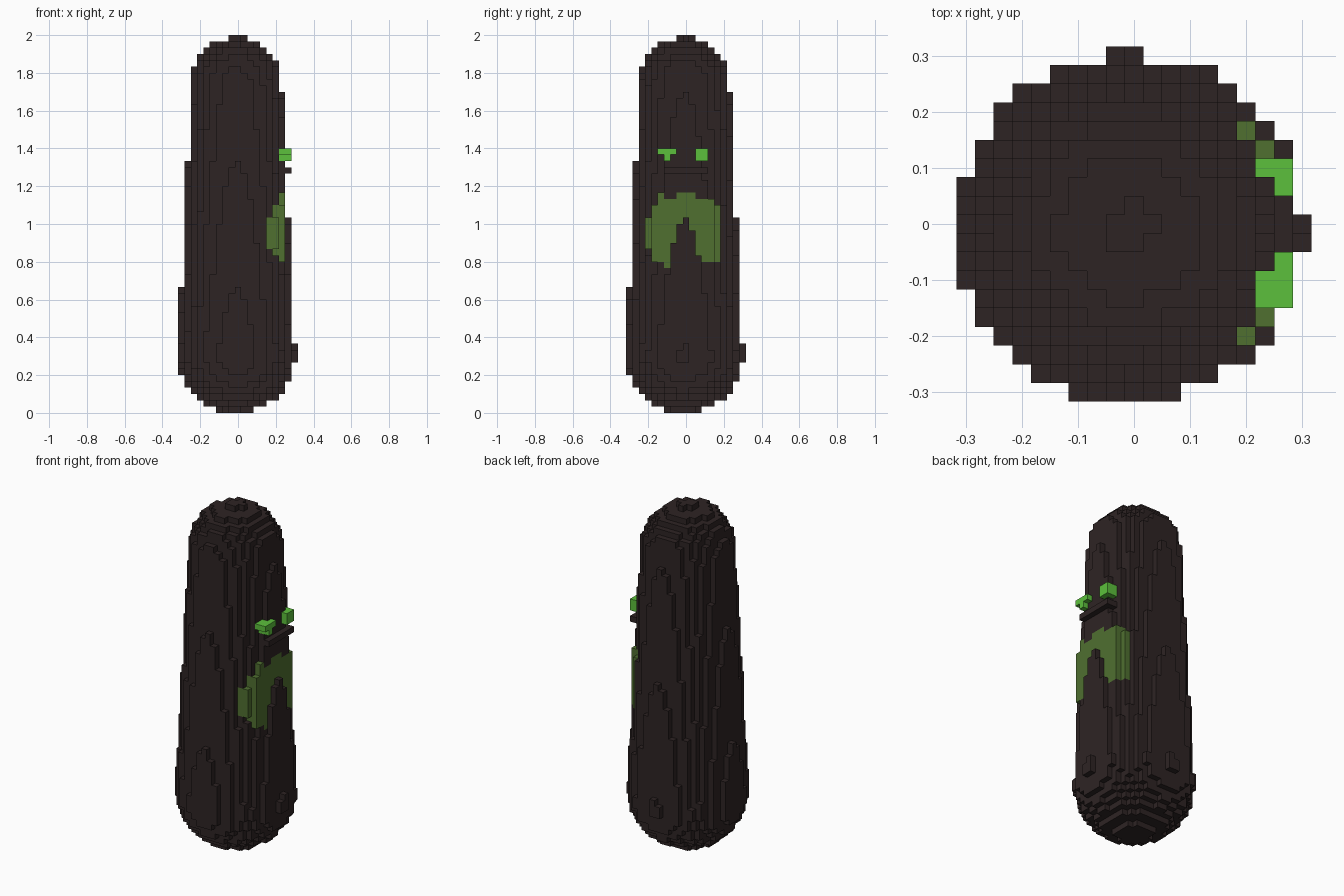
import bpy, bmesh, math
from mathutils import Vector

CELL = 2 / 60          # edge of one block; 60 blocks make the full height
AXIS = -0.0075         # the trunk axis sits slightly off the block grid

cube = bpy.data.objects.get("Cube")
if cube:
    bpy.data.objects.remove(cube, do_unlink=True)


def material(name, rgb):
    mat = bpy.data.materials.new(name)
    mat.use_nodes = True
    color = (*rgb, 1)
    mat.diffuse_color = color
    node = next(n for n in mat.node_tree.nodes if n.type == 'BSDF_PRINCIPLED')
    node.inputs["Base Color"].default_value = color
    node.inputs["Roughness"].default_value = 0.9
    return mat


def block_object(name, cells, mat, hidden_by=()):
    """Skin a set of grid cells, leaving out faces between touching blocks."""
    filled = cells | set(hidden_by)
    bm = bmesh.new()
    corners = {}

    def corner(p):
        key = tuple(round(2 * c) for c in p)
        if key not in corners:
            corners[key] = bm.verts.new((p.x * CELL, p.y * CELL, (p.z + 0.5) * CELL))
        return corners[key]

    for cell in sorted(cells):
        center = Vector(cell)
        for axis in range(3):
            for sign in (-1, 1):
                n = Vector((0, 0, 0))
                n[axis] = sign
                if tuple(int(c) for c in center + n) in filled:
                    continue
                u = Vector((0, 0, 0))
                u[(axis + 1) % 3] = 0.5
                v = n.cross(u)
                mid = center + n * 0.5
                bm.faces.new([corner(mid + a * u + b * v)
                              for a, b in ((-1, -1), (1, -1), (1, 1), (-1, 1))])
    mesh = bpy.data.meshes.new(name)
    bm.to_mesh(mesh)
    bm.free()
    mesh.materials.append(mat)
    obj = bpy.data.objects.new(name, mesh)
    bpy.context.collection.objects.link(obj)
    return obj


def trunk_radius(z):
    """Tapered column with a round foot and a round crown."""
    r = 0.274 - 0.05 * (z - 1.03)
    if z < 0.31:
        r = min(r, math.sqrt(max(0, 0.31 ** 2 - (0.31 - z) ** 2)))
    if z > 1.75:
        r = min(r, math.sqrt(max(0, 0.238 ** 2 - (z - 1.75) ** 2)))
    return r


bark = material("dark bark", (0.027, 0.0176, 0.0176))
moss = material("moss green", (0.080, 0.162, 0.030))
glow = material("bright green", (0.107, 0.527, 0.045))

# Trunk
trunk = set()
for k in range(60):
    r = trunk_radius((k + 0.5) * CELL)
    for i in range(-10, 11):
        for j in range(-10, 11):
            if math.hypot(i * CELL - AXIS, j * CELL - AXIS) <= r:
                trunk.add((i, j, k))

# Arched mouth: lowest and highest block of each column, from one side to the other
columns = [(26, 30), (24, 32), (24, 34), (23, 33), (26, 33), (26, 34),
           (26, 34), (26, 34), (25, 33), (24, 33), (24, 33), (24, 32)]
mouth = set()
for j, (low, high) in enumerate(columns, start=-6):
    depth = 6 if j in (-6, 5) else 7
    mouth |= {(i, j, k) for i in (depth - 1, depth) for k in range(low, high + 1)}

# Eyes and the ridge beneath them
right_eye = {(i, j, 41) for i in (7, 8) for j in (-4, -3, -2)} | {(7, -3, 40), (8, -3, 40)}
left_eye = {(i, j, k) for i in (7, 8) for j in (2, 3) for k in (40, 41)}
ridge = {(i, j, 38) for i in (7, 8) for j in range(-3, 4)}

trunk -= mouth | right_eye | left_eye | ridge
block_object("trunk", trunk, bark, mouth | ridge)
block_object("mouth", mouth, moss, trunk)
block_object("right_eye", right_eye, glow, trunk)
block_object("left_eye", left_eye, glow, trunk)
block_object("nose_ridge", ridge, bark, trunk)
